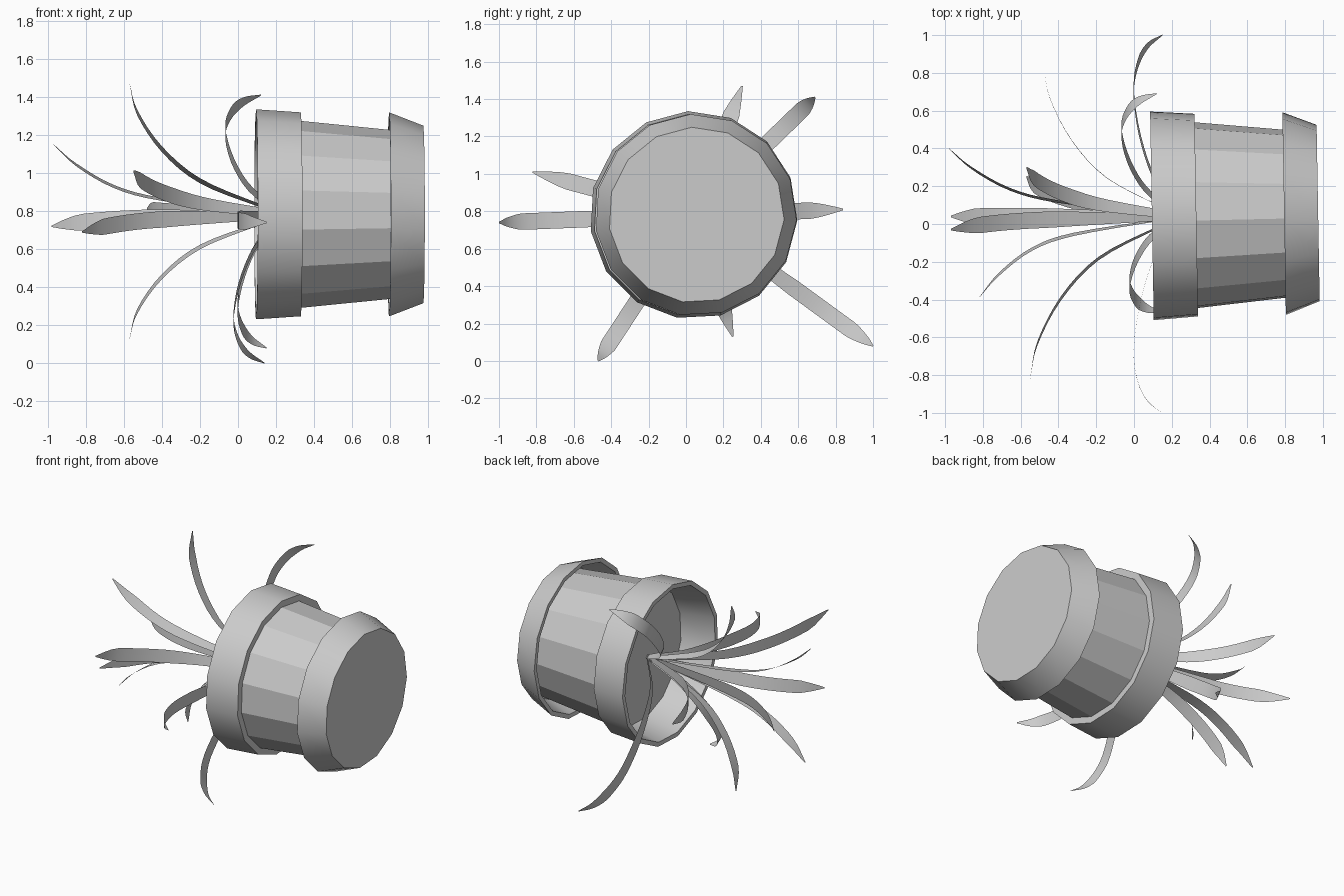
import bpy, bmesh, math
from mathutils import Vector, Matrix

cube = bpy.data.objects.get("Cube")
if cube:
    bpy.data.objects.remove(cube, do_unlink=True)

grey = bpy.data.materials.new("clay_grey")
grey.use_nodes = True
COLOUR = (0.6, 0.6, 0.6, 1)
grey.diffuse_color = COLOUR
grey.node_tree.nodes["Principled BSDF"].inputs["Base Color"].default_value = COLOUR

SIDES = 15
START = math.radians(93)
ROOT = Vector((0.28, 0.04, 0.78))
# The pot lies on its side with a slight yaw
POSE = Matrix.Translation((0.095, 0.04, 0.78)) @ Matrix.Rotation(math.radians(1), 4, "Z")


def finish(name, bm, smooth):
    mesh = bpy.data.meshes.new(name)
    bm.to_mesh(mesh)
    bm.free()
    obj = bpy.data.objects.new(name, mesh)
    bpy.context.collection.objects.link(obj)
    mesh.materials.append(grey)
    if smooth:
        bpy.ops.object.select_all(action="DESELECT")
        obj.select_set(True)
        bpy.context.view_layer.objects.active = obj
        bpy.ops.object.shade_smooth_by_angle(angle=math.radians(32))
    return obj


def lathe(name, profile, smooth=False, closed=False):
    """Revolve (distance along axis, radius) points; open ends are capped."""
    bm = bmesh.new()
    rings = []
    for x, r in profile:
        ring = []
        for i in range(SIDES):
            a = START + math.tau * i / SIDES
            ring.append(bm.verts.new(POSE @ Vector((x, r * math.cos(a), r * math.sin(a)))))
        rings.append(ring)
    pairs = list(zip(rings, rings[1:]))
    if closed:
        pairs.append((rings[-1], rings[0]))
    else:
        bm.faces.new(rings[0])
        bm.faces.new(rings[-1])
    for a, b in pairs:
        for i in range(SIDES):
            j = (i + 1) % SIDES
            bm.faces.new((a[i], a[j], b[j], b[i]))
    bmesh.ops.recalc_face_normals(bm, faces=bm.faces)
    return finish(name, bm, smooth)


# Pot: faceted body closed by the soil, smooth rim, flared saucer
lathe("pot_body", [(0.235, 0.495), (0.86, 0.432)])
lathe("pot_rim", [(0, 0.525), (0, 0.556), (0.235, 0.54), (0.235, 0.475)], True, True)
lathe("saucer", [(0.86, 0.45), (0.70, 0.51), (0.70, 0.54), (0.88, 0.47)], True)


def smooth_path(points, steps=4):
    """Catmull-Rom resampling of a few path points."""
    pts = [Vector(p) for p in points]
    pts = [2 * pts[0] - pts[1]] + pts + [2 * pts[-1] - pts[-2]]
    out = []
    for k in range(1, len(pts) - 2):
        p0, p1, p2, p3 = pts[k - 1:k + 3]
        for s in range(steps):
            t = s / steps
            out.append(0.5 * (2 * p1 + (p2 - p0) * t + (2 * p0 - 5 * p1 + 4 * p2 - p3) * t ** 2
                              + (3 * p1 - p0 - 3 * p2 + p3) * t ** 3))
    return out + [pts[-2]]


# Leaf arcs: (x, fraction of the outward reach)
CURLED = [(0.28, 0), (0.1, 0.18), (0, 0.42), (-0.045, 0.68), (-0.02, 0.84), (0.04, 0.94), (0.13, 1)]
BENT = [(0.28, 0), (0.1, 0.08), (-0.2, 0.26), (-0.4, 0.5), (-0.53, 0.78), (-0.57, 1)]
LONG = [(0.28, 0), (0.1, 0.05), (-0.4, 0.22), (-0.65, 0.40), (-0.85, 0.71), (-0.97, 1)]


def leaf(name, arc, tip):
    bm = bmesh.new()
    out = Vector((0, tip[1] - ROOT.y, tip[2] - ROOT.z))
    side = out.cross(Vector((1, 0, 0))).normalized()
    stretch = (tip[0] - ROOT.x) / (arc[-1][0] - ROOT.x)
    path = smooth_path([(ROOT.x + (x - ROOT.x) * stretch, ROOT.y + out.y * f, ROOT.z + out.z * f)
                        for x, f in arc])
    # Distance along the leaf drives its width
    dist = [0]
    for a, b in zip(path, path[1:]):
        dist.append(dist[-1] + (b - a).length)
    prev = None
    for p, d in zip(path, dist):
        t = d / dist[-1]
        half = 0.016 + 0.028 * min(1, t / 0.55)
        if t > 0.86:
            half *= max(0.04, (1 - t) / 0.14) ** 0.75
        pair = [bm.verts.new(p - side * half), bm.verts.new(p + side * half)]
        if prev:
            bm.faces.new((prev[0], prev[1], pair[1], pair[0]))
        prev = pair
    finish(name, bm, True)


LEAVES = [
    (CURLED, (0.12, 0.69, 1.41)), (CURLED, (0.15, 1.0, 0.08)),
    (CURLED, (0.14, -0.47, 0.0)), (CURLED, (0.15, -1.0, 0.74)),
    (BENT, (-0.57, 0.30, 1.47)), (BENT, (-0.55, -0.82, 1.01)),
    (BENT, (-0.57, 0.25, 0.13)), (BENT, (-0.48, 0.84, 0.81)),
    (LONG, (-0.97, -0.03, 1.15)), (LONG, (-0.98, 0.40, 0.72)),
    (LONG, (-0.82, -0.39, 0.69)), (LONG, (-0.97, 0.04, 0.36)),
]
for n, (arc, tip) in enumerate(LEAVES, 1):
    leaf(f"leaf_{n:02d}", arc, tip)
